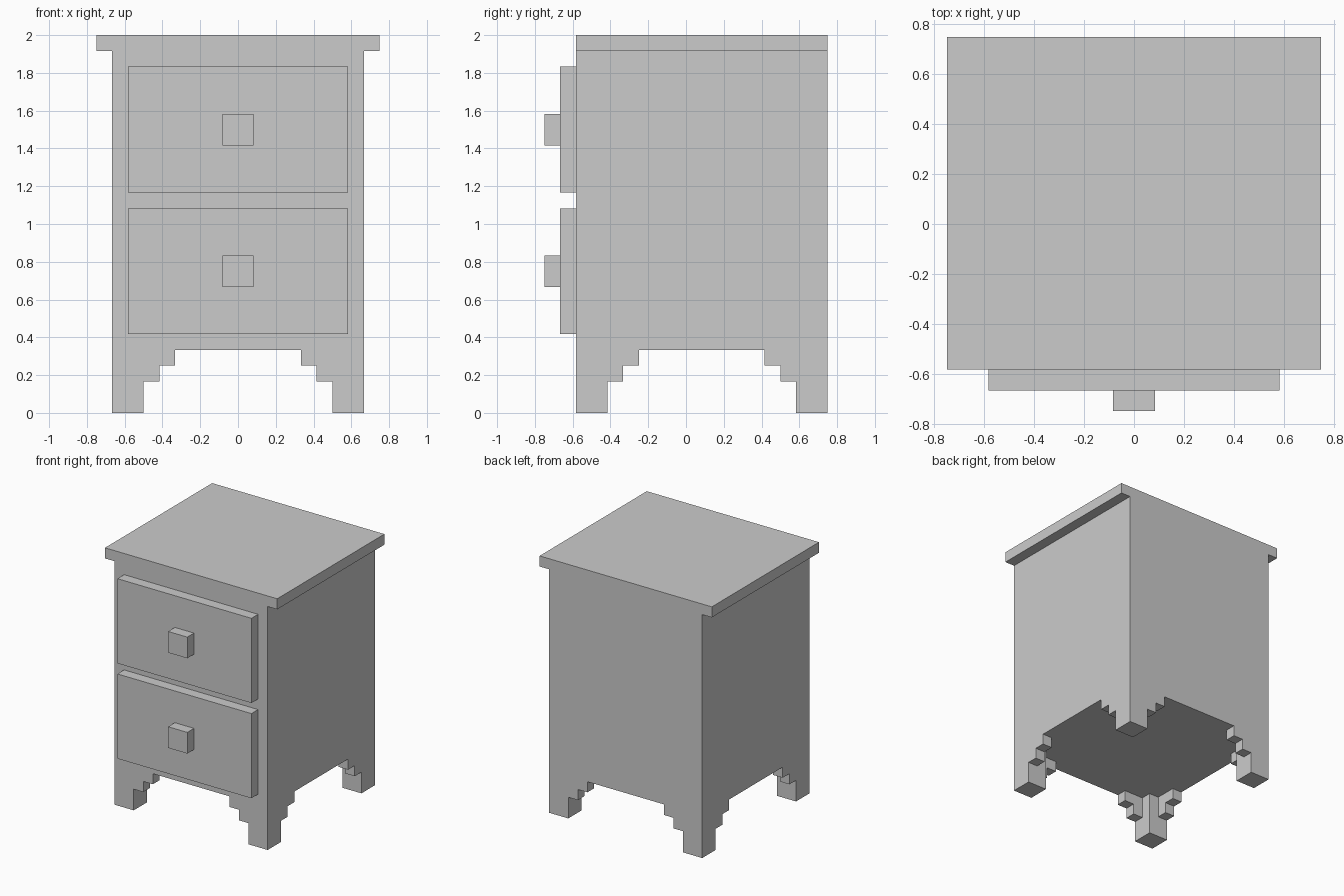
import bpy, bmesh
from mathutils import Vector

if "Cube" in bpy.data.objects:
    bpy.data.objects.remove(bpy.data.objects["Cube"])

U = 1 / 12          # module: the cabinet is 24 modules tall
CY = 1              # cabinet centre line in y (modules)


def add_box(bm, lo, hi):
    lo, hi = Vector(lo) * U, Vector(hi) * U
    for v in bmesh.ops.create_cube(bm, size=1)["verts"]:
        v.co = Vector(h if c > 0 else l for c, l, h in zip(v.co, lo, hi))


def add_prism(bm, profile, offset):
    """Flat polygon extruded along an offset."""
    face = bm.faces.new([bm.verts.new(Vector(p) * U) for p in profile])
    ext = bmesh.ops.extrude_face_region(bm, geom=[face], use_keep_orig=True)["geom"]
    verts = [e for e in ext if isinstance(e, bmesh.types.BMVert)]
    bmesh.ops.translate(bm, verts=verts, vec=Vector(offset) * U)


def make(name, bm, location=(0, 0, 0)):
    bmesh.ops.recalc_face_normals(bm, faces=bm.faces)
    mesh = bpy.data.meshes.new(name)
    bm.to_mesh(mesh)
    bm.free()
    ob = bpy.data.objects.new(name, mesh)
    ob.location = Vector(location) * U
    bpy.context.collection.objects.link(ob)
    return ob


def box(name, lo, hi):
    bm = bmesh.new()
    add_box(bm, lo, hi)
    return make(name, bm)


# Cabinet body and overhanging top
box("cabinet_body", (-8, -7, 4), (8, 9, 23))
box("table_top", (-9, -7, 23), (9, 9, 24))

# Two drawer fronts with square knobs
for label, z in (("lower", 5), ("upper", 14)):
    box(label + "_drawer", (-7, -8, z), (7, -7, z + 8))
    box(label + "_knob", (-1, -9, z + 3), (1, -8, z + 5))

# One foot with a stepped bracket on each outer side, mirrored to four corners
bm = bmesh.new()
add_box(bm, (6, 6, 0), (8, 8, 4))
steps = [(6, 2), (5, 2), (5, 3), (4, 3), (4, 4), (6, 4)]
add_prism(bm, [(a, 8, z) for a, z in steps], (0, -1, 0))
add_prism(bm, [(8, a, z) for a, z in steps], (-1, 0, 0))
legs = make("legs", bm, (0, CY, 0))
mirror = legs.modifiers.new("four_corners", 'MIRROR')
mirror.use_axis = (True, True, False)
mirror.use_mirror_merge = False
